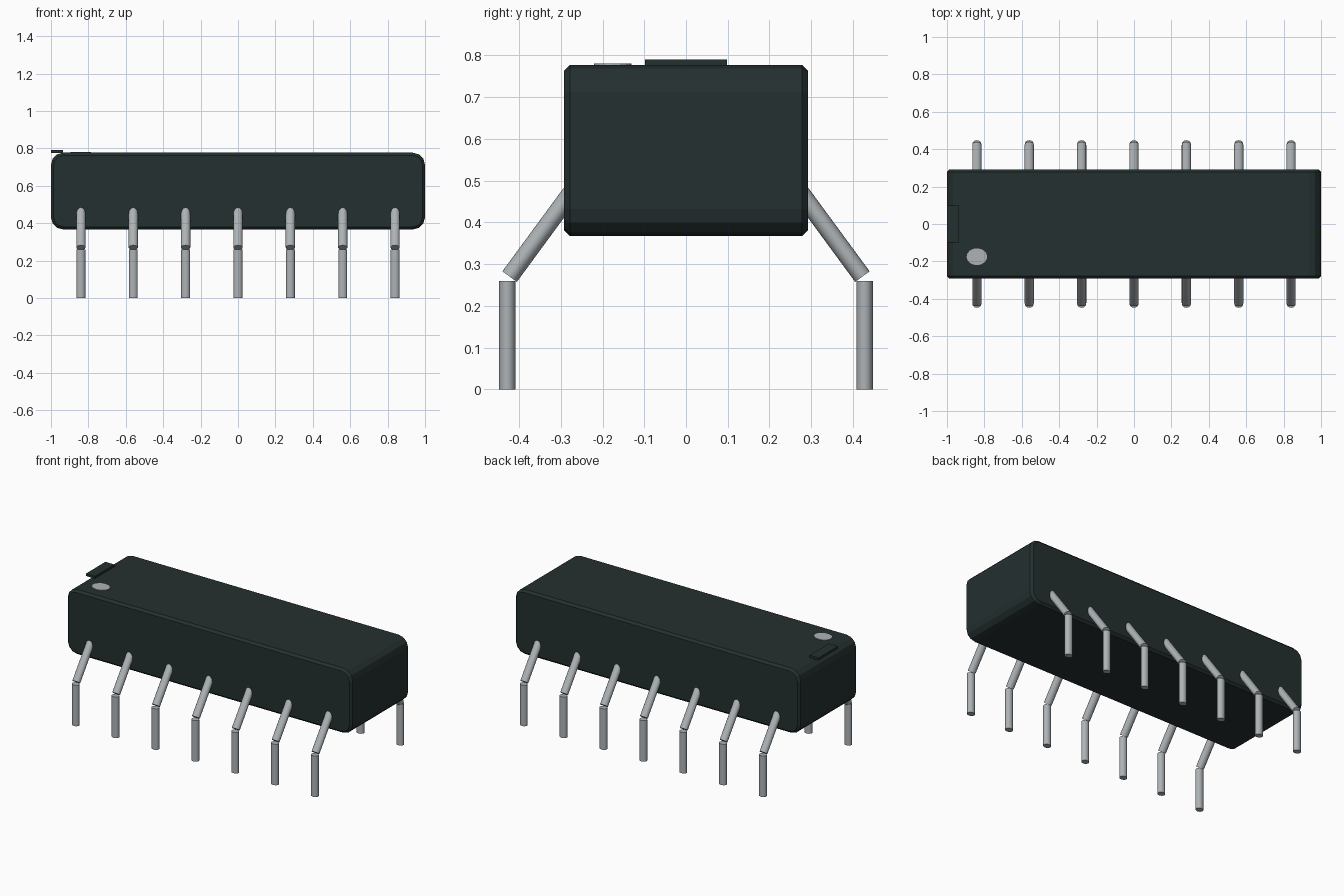
import bpy
import math
from mathutils import Vector

cube = bpy.data.objects.get("Cube")
if cube:
    bpy.data.objects.remove(cube, do_unlink=True)


def make_material(name, rgb):
    mat = bpy.data.materials.new(name)
    mat.use_nodes = True
    mat.diffuse_color = (*rgb, 1)
    mat.node_tree.nodes["Principled BSDF"].inputs["Base Color"].default_value = (*rgb, 1)
    return mat


casing = make_material("dark casing", (0.018, 0.029, 0.029))
metal = make_material("grey metal", (0.42, 0.45, 0.47))


def finish(obj, name, mat):
    obj.name = name
    obj.data.materials.append(mat)
    return obj


def rod(name, start, end, radius, stretch):
    """Round rod between two points, slightly wider along x."""
    start, end = Vector(start), Vector(end)
    axis = end - start
    bpy.ops.mesh.primitive_cylinder_add(vertices=16, radius=radius, depth=axis.length,
                                        location=(start + end) / 2)
    obj = bpy.context.object
    obj.rotation_euler.x = math.atan2(-axis.y, axis.z)
    obj.scale.x = stretch
    bpy.ops.object.shade_smooth_by_angle(angle=math.radians(40))
    return finish(obj, name, metal)


# Casing: rounded profile extruded from front to back, with slim bevelled rims
half_x, half_y, low, high = 1.0, 0.292, 0.367, 0.777
corner, steps = 0.065, 3
mid, half_z = (low + high) / 2, (high - low) / 2
profile = []
for quarter, (sx, sz) in enumerate([(1, 1), (-1, 1), (-1, -1), (1, -1)]):
    for i in range(steps + 1):
        a = math.pi / 2 * (quarter + i / steps)
        profile.append((sx * (half_x - corner) + corner * math.cos(a),
                        mid + sz * (half_z - corner) + corner * math.sin(a)))
n = len(profile)
verts = [(x, y, z) for y in (-half_y, half_y) for x, z in profile]
faces = [[(i + 1) % n, i, n + i, n + (i + 1) % n] for i in range(n)]
faces += [list(range(n))[::-1], list(range(n, 2 * n))]
mesh = bpy.data.meshes.new("casing")
mesh.from_pydata(verts, [], faces)
# Make every face point outwards
import bmesh
bm = bmesh.new()
bm.from_mesh(mesh)
bmesh.ops.recalc_face_normals(bm, faces=bm.faces)
rims = [e for e in bm.edges if abs(e.verts[0].co.y - e.verts[1].co.y) < 0.01]
bmesh.ops.bevel(bm, geom=rims, offset=0.014, segments=1, affect='EDGES')
bm.to_mesh(mesh)
bm.free()
body = bpy.data.objects.new("casing", mesh)
bpy.context.collection.objects.link(body)
finish(body, "casing", casing)

# Raised end tab
bpy.ops.mesh.primitive_cube_add(size=1, location=(-0.968, 0, 0.783))
tab = finish(bpy.context.object, "end_tab", casing)
tab.scale = (0.064, 0.196, 0.015)

# Marker dot
bpy.ops.mesh.primitive_cylinder_add(vertices=16, radius=1, depth=1,
                                    location=(-0.84, -0.175, high))
dot = finish(bpy.context.object, "marker_dot", metal)
dot.scale = (0.055, 0.045, 0.006)

# Two rows of bent pins
for side, row in ((-1, "front"), (1, "back")):
    for i in range(7):
        x = -0.84 + 0.28 * i
        rod(f"{row}_pin_lower_{i + 1}", (x, side * 0.428, 0), (x, side * 0.428, 0.26), 0.02, 1.2)
        rod(f"{row}_pin_upper_{i + 1}", (x, side * 0.2425, 0.515), (x, side * 0.4225, 0.27), 0.0215, 1.15)
